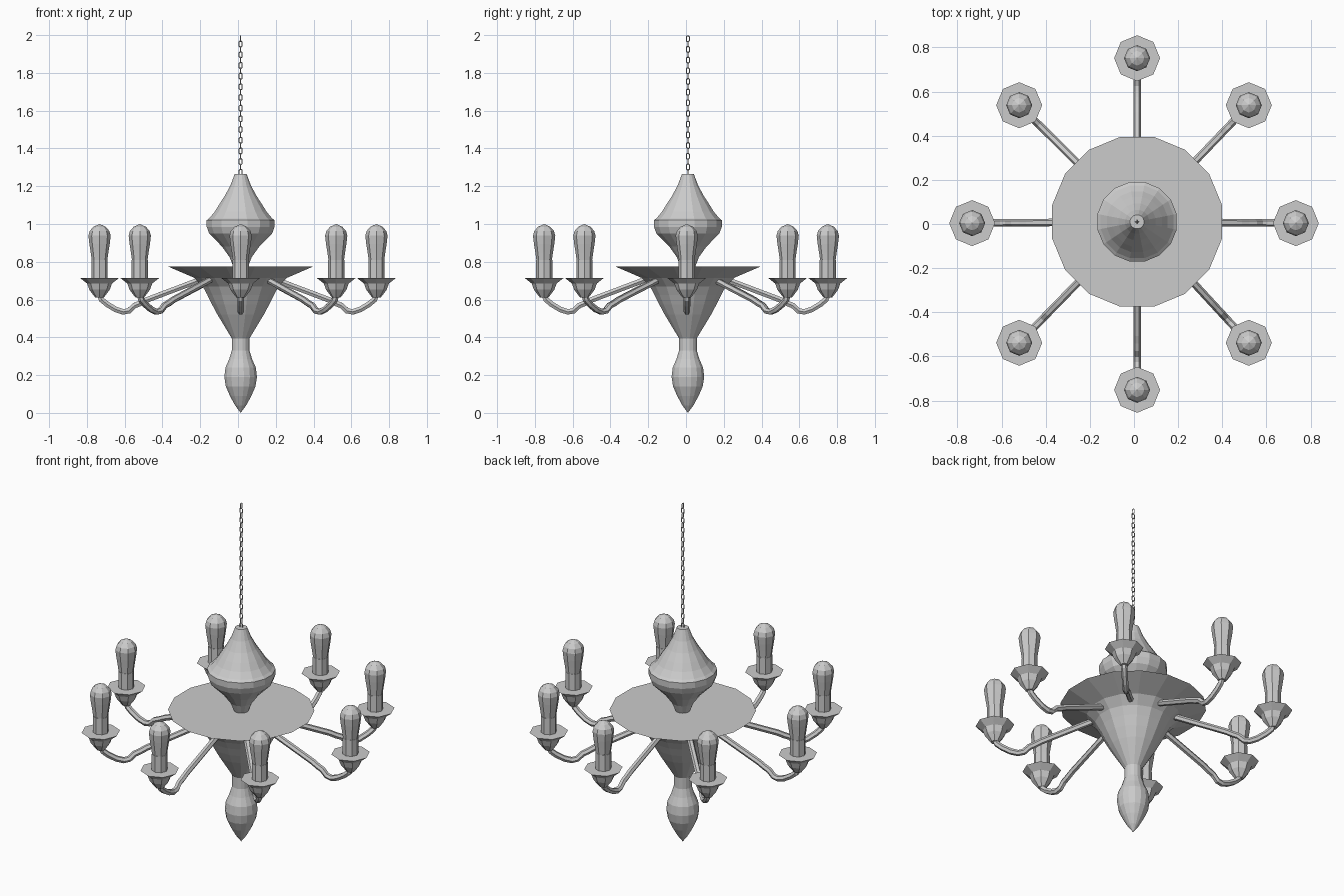
import bpy, bmesh, math
from mathutils import Matrix, Vector

if "Cube" in bpy.data.objects:
    bpy.data.objects.remove(bpy.data.objects["Cube"])

AXIS = Vector((0.014, 0.01, 0))   # the stem sits very slightly off centre


def finish(name, bm, loc=(0, 0, 0)):
    bmesh.ops.recalc_face_normals(bm, faces=bm.faces[:])
    me = bpy.data.meshes.new(name)
    bm.to_mesh(me)
    bm.free()
    ob = bpy.data.objects.new(name, me)
    ob.location = loc
    bpy.context.collection.objects.link(ob)
    return ob


def lathe(name, profile, sides, loc, turn=0.0):
    """Revolve (radius, z) points; open ends are capped flat."""
    bm = bmesh.new()
    rings = []
    for r, z in profile:
        if r == 0:
            rings.append([bm.verts.new((0, 0, z))])
        else:
            angs = [turn + 2 * math.pi * i / sides for i in range(sides)]
            rings.append([bm.verts.new((r * math.cos(a), r * math.sin(a), z)) for a in angs])
    for a, b in zip(rings, rings[1:]):
        for i in range(sides):
            j = (i + 1) % sides
            if len(a) == 1:
                bm.faces.new((a[0], b[j], b[i]))
            elif len(b) == 1:
                bm.faces.new((a[i], a[j], b[0]))
            else:
                bm.faces.new((a[i], a[j], b[j], b[i]))
    for ring in (rings[0], rings[-1]):
        if len(ring) > 1:
            bm.faces.new(ring)
    return finish(name, bm, loc)


def tube(name, path, radius, sides=6):
    """Sweep a polygon along a path lying in a vertical plane."""
    bm = bmesh.new()
    flat = path[-1] - path[0]
    side = Vector((-flat.y, flat.x, 0)).normalized()
    rings = []
    for i, p in enumerate(path):
        t = (path[min(i + 1, len(path) - 1)] - path[max(i - 1, 0)]).normalized()
        up = t.cross(side)
        angs = [2 * math.pi * k / sides for k in range(sides)]
        rings.append([bm.verts.new(p + radius * (side * math.cos(a) + up * math.sin(a))) for a in angs])
    for a, b in zip(rings, rings[1:]):
        for i in range(sides):
            j = (i + 1) % sides
            bm.faces.new((a[i], a[j], b[j], b[i]))
    bm.faces.new(rings[0])
    bm.faces.new(rings[-1])
    return finish(name, bm)


half = math.pi / 16
# lower bowl with finial, closed by the wide flat disc
lathe("bowl_and_finial", [
    (0, 0.0), (0.03, 0.04), (0.058, 0.09), (0.08, 0.14), (0.088, 0.19), (0.082, 0.24),
    (0.062, 0.285), (0.048, 0.33), (0.048, 0.395), (0.085, 0.455), (0.125, 0.52),
    (0.155, 0.575), (0.18, 0.625), (0.205, 0.67), (0.25, 0.715), (0.392, 0.775)],
    16, AXIS, half)

# upper bell-shaped body
lathe("upper_body", [
    (0.04, 0.775), (0.06, 0.825), (0.1, 0.88), (0.145, 0.925), (0.17, 0.95), (0.183, 0.985),
    (0.183, 1.02), (0.168, 1.032), (0.14, 1.065), (0.115, 1.105), (0.085, 1.15),
    (0.055, 1.205), (0.032, 1.265)],
    16, AXIS, half)

# hanging chain: links alternate by a quarter turn
links, z0, z1, length = 26, 1.255, 2.0, 0.038
for n in range(links):
    bm = bmesh.new()
    segs, wire = 8, 0.003
    rings = []
    for i in range(segs):
        a = 2 * math.pi * (i + 0.5) / segs
        d = Vector((math.cos(a), 0, math.sin(a)))
        c = Vector((d.x * 0.009, 0, d.z * 0.009 + math.copysign(length / 2 - 0.012, d.z)))
        rings.append([bm.verts.new(c + wire * (d * u + Vector((0, v, 0))))
                      for u, v in ((1, 0), (0, 1), (-1, 0), (0, -1))])
    for i in range(segs):
        a, b = rings[i], rings[(i + 1) % segs]
        for k in range(4):
            bm.faces.new((a[k], a[(k + 1) % 4], b[(k + 1) % 4], b[k]))
    bmesh.ops.rotate(bm, verts=bm.verts[:], matrix=Matrix.Rotation(math.pi / 2 * (n % 2), 3, 'Z'))
    z = z0 + length / 2 + (z1 - z0 - length) * n / (links - 1)
    finish(f"chain_link_{n + 1}", bm, AXIS + Vector((0, 0, z)))

# eight arms, each with cup, candle sleeve and bulb
spots = [(0.733, 0.004), (0.52, 0.538), (0.014, 0.751), (-0.52, 0.538),
         (-0.733, 0.004), (-0.52, -0.538), (0.014, -0.751), (0.52, -0.538)]
# (distance inward from the light, z)
bend = [(0.0, 0.63), (0.01, 0.6), (0.04, 0.575), (0.085, 0.548), (0.125, 0.535),
        (0.155, 0.54), (0.185, 0.568), (0.215, 0.58), (0.25, 0.598), (0.56, 0.715)]
for n, (x, y) in enumerate(spots, 1):
    loc = Vector((x, y, 0))
    inward = (AXIS - loc).normalized()
    tube(f"arm_{n}", [loc + inward * d + Vector((0, 0, z)) for d, z in bend], 0.017)
    lathe(f"cup_{n}", [(0.022, 0.61), (0.036, 0.628), (0.054, 0.652), (0.066, 0.685), (0.104, 0.715)],
          8, loc)
    lathe(f"candle_sleeve_{n}", [(0.043, 0.714), (0.043, 0.81)], 8, loc)
    lathe(f"bulb_{n}", [(0.041, 0.808), (0.047, 0.85), (0.054, 0.895), (0.059, 0.938),
                        (0.052, 0.963), (0.033, 0.985), (0, 1.0)], 8, loc)
